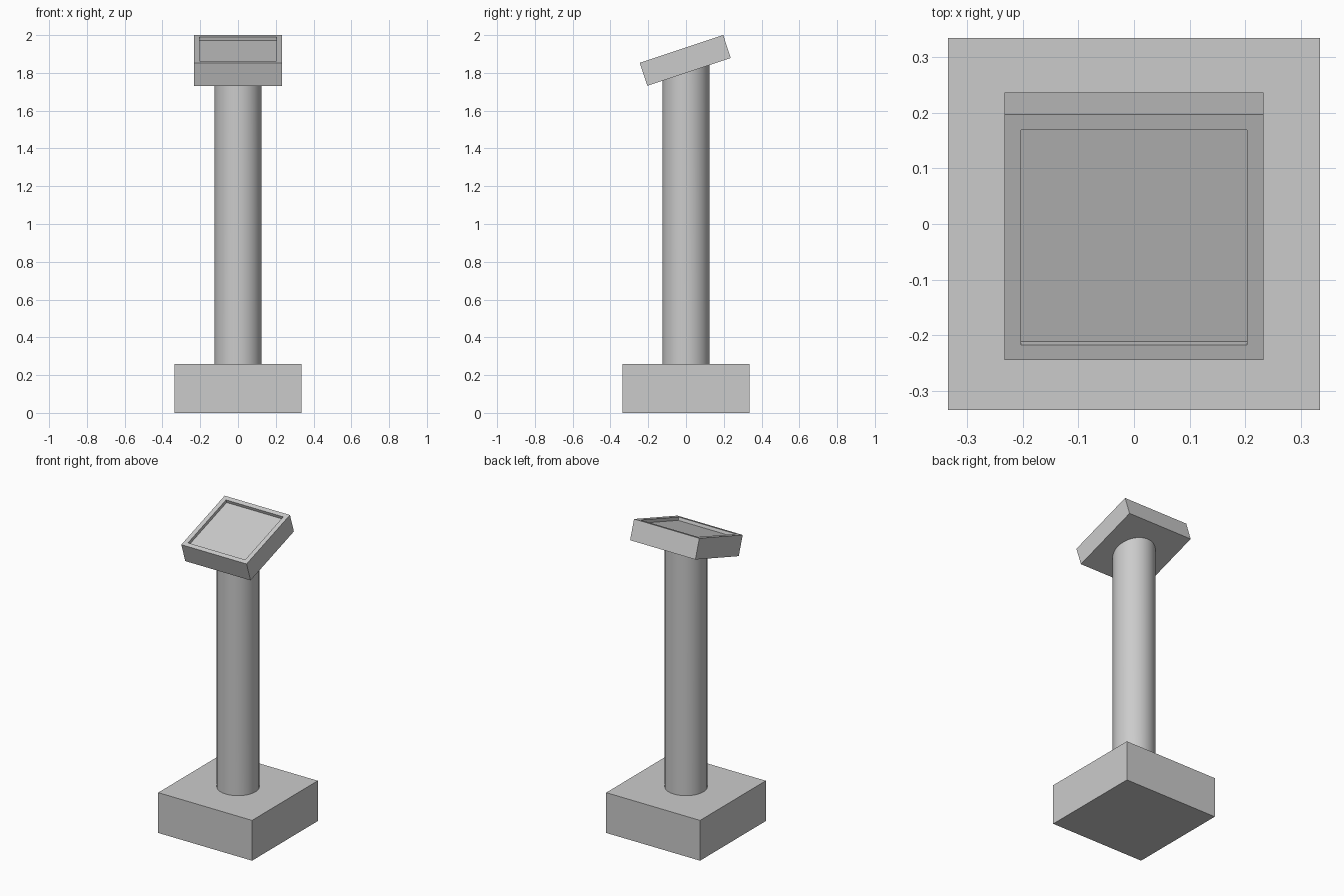
import bpy, bmesh
from math import radians, tan, cos
from mathutils import Matrix

if "Cube" in bpy.data.objects:
    bpy.data.objects.remove(bpy.data.objects["Cube"])

TILT = radians(18.4)
HEAD_W, HEAD_T = 0.466, 0.128
HEAD_Y, HEAD_Z = -0.004, 1.866


def add_object(name, bm):
    mesh = bpy.data.meshes.new(name)
    bm.to_mesh(mesh)
    bm.free()
    obj = bpy.data.objects.new(name, mesh)
    bpy.context.collection.objects.link(obj)
    return obj


def box(size):
    bm = bmesh.new()
    bmesh.ops.create_cube(bm, size=1, matrix=Matrix.Diagonal((*size, 1)))
    return bm


# Square plinth
base = add_object("base", box((0.67, 0.67, 0.26)))
base.location.z = 0.13

# Round column, its top sloped to meet the underside of the head
bm = bmesh.new()
bmesh.ops.create_cone(bm, cap_ends=True, segments=32, radius1=0.125,
                      radius2=0.125, depth=1.0)
for v in bm.verts:
    if v.co.z < 0:
        v.co.z = 0.26
    else:
        v.co.z = HEAD_Z - HEAD_T / 2 / cos(TILT) + (v.co.y - HEAD_Y) * tan(TILT)
column = add_object("column", bm)
bpy.context.view_layer.objects.active = column
column.select_set(True)
bpy.ops.object.shade_smooth_by_angle(angle=radians(30))

# Tilted head with a shallow square recess in its upper face
bm = box((HEAD_W, HEAD_W, HEAD_T))
top = max(bm.faces, key=lambda f: f.calc_center_median().z)
bmesh.ops.inset_region(bm, faces=[top], thickness=0.041)
panel = bmesh.ops.extrude_discrete_faces(bm, faces=[top])["faces"]
bmesh.ops.translate(bm, verts=panel[0].verts, vec=(0, 0, -0.02))
head = add_object("head", bm)
head.location = (0, HEAD_Y, HEAD_Z)
head.rotation_euler.x = TILT
